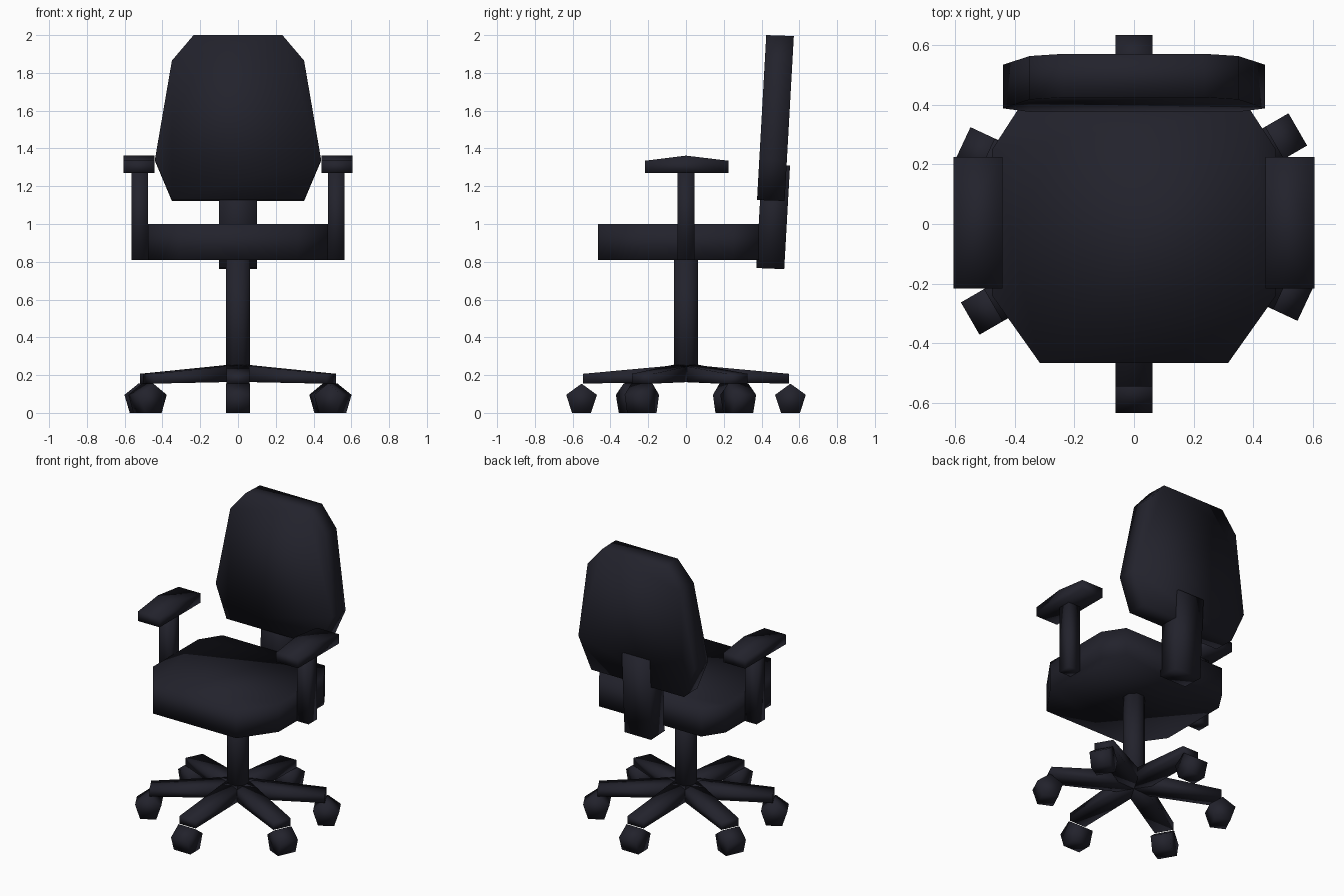
import bpy, bmesh, math
from mathutils import Matrix, Vector

if "Cube" in bpy.data.objects:
    bpy.data.objects.remove(bpy.data.objects["Cube"])

mat = bpy.data.materials.new("dark charcoal")
mat.diffuse_color = (0.016, 0.016, 0.025, 1)
mat.use_nodes = True
mat.node_tree.nodes["Principled BSDF"].inputs["Base Color"].default_value = mat.diffuse_color


def prism(name, outline, offset, matrix=None):
    """Extrude a closed 3D outline along an offset vector."""
    bm = bmesh.new()
    face = bm.faces.new([bm.verts.new(p) for p in outline])
    ext = bmesh.ops.extrude_face_region(bm, geom=[face])
    top = [g for g in ext["geom"] if isinstance(g, bmesh.types.BMVert)]
    bmesh.ops.translate(bm, verts=top, vec=Vector(offset))
    if matrix:
        bm.transform(matrix)
    bmesh.ops.recalc_face_normals(bm, faces=bm.faces)
    for f in bm.faces:
        f.smooth = True
    me = bpy.data.meshes.new(name)
    bm.to_mesh(me)
    bm.free()
    me.materials.append(mat)
    ob = bpy.data.objects.new(name, me)
    bpy.context.collection.objects.link(ob)
    return ob


def mirrored(half):
    """Complete a right-hand half outline across x = 0."""
    return half + [(-x, b) for x, b in reversed(half)]


# Seat cushion
seat = mirrored([(0.315, -0.467), (0.476, -0.24), (0.476, 0.25), (0.387, 0.387)])
prism("seat", [(x, y, 0.81) for x, y in seat], (0, 0, 0.19))

# Reclined backrest and its support bar, sheared backwards with height
LEAN = 0.056
back = mirrored([(0.35, 1.127), (0.44, 1.34), (0.35, 1.865), (0.235, 2.0)])
prism("backrest", [(x, 0.376 + (z - 1.127) * LEAN, z) for x, z in back],
      (0, 0.146, -0.005))
bar = mirrored([(0.1, 0.767), (0.1, 1.315)])
prism("back_support", [(x, 0.372 + (z - 0.767) * LEAN, z) for x, z in bar],
      (0, 0.148, -0.006))

# Arm posts and peaked arm pads
pad = [(-0.217, 1.27), (0.224, 1.27), (0.224, 1.335), (0, 1.362), (-0.217, 1.335)]
post = [(-0.045, 0.81), (0.045, 0.81), (0.045, 1.28), (-0.045, 1.28)]
for side, s in (("left", -1), ("right", 1)):
    prism(side + "_arm_post", [(s * 0.476, y, z) for y, z in post], (s * 0.089, 0, 0))
    prism(side + "_arm_pad", [(s * 0.441, y, z) for y, z in pad], (s * 0.164, 0, 0))

# Central column
ring = [math.radians(22.5 + 45 * i) for i in range(8)]
prism("column", [(0.07 * math.cos(a), 0.07 * math.sin(a), 0.165) for a in ring],
      (0, 0, 0.65))

# Six tapered base legs, each with a five-sided caster
leg = [(0, 0.165), (0.545, 0.155), (0.545, 0.207), (0, 0.257)]
R = 0.0855
wheel = [(0.553 + R * math.cos(a), 0.809 * R + R * math.sin(a))
         for a in (math.radians(90 + 72 * i) for i in range(5))]
for i, angle in enumerate((30, 90, 155, 210, 270, 335), 1):
    rot = Matrix.Rotation(math.radians(angle), 4, 'Z')
    prism(f"base_leg_{i}", [(r, -0.0615, z) for r, z in leg], (0, 0.123, 0), rot)
    prism(f"caster_{i}", [(r, -0.0625, z) for r, z in wheel], (0, 0.125, 0), rot)
